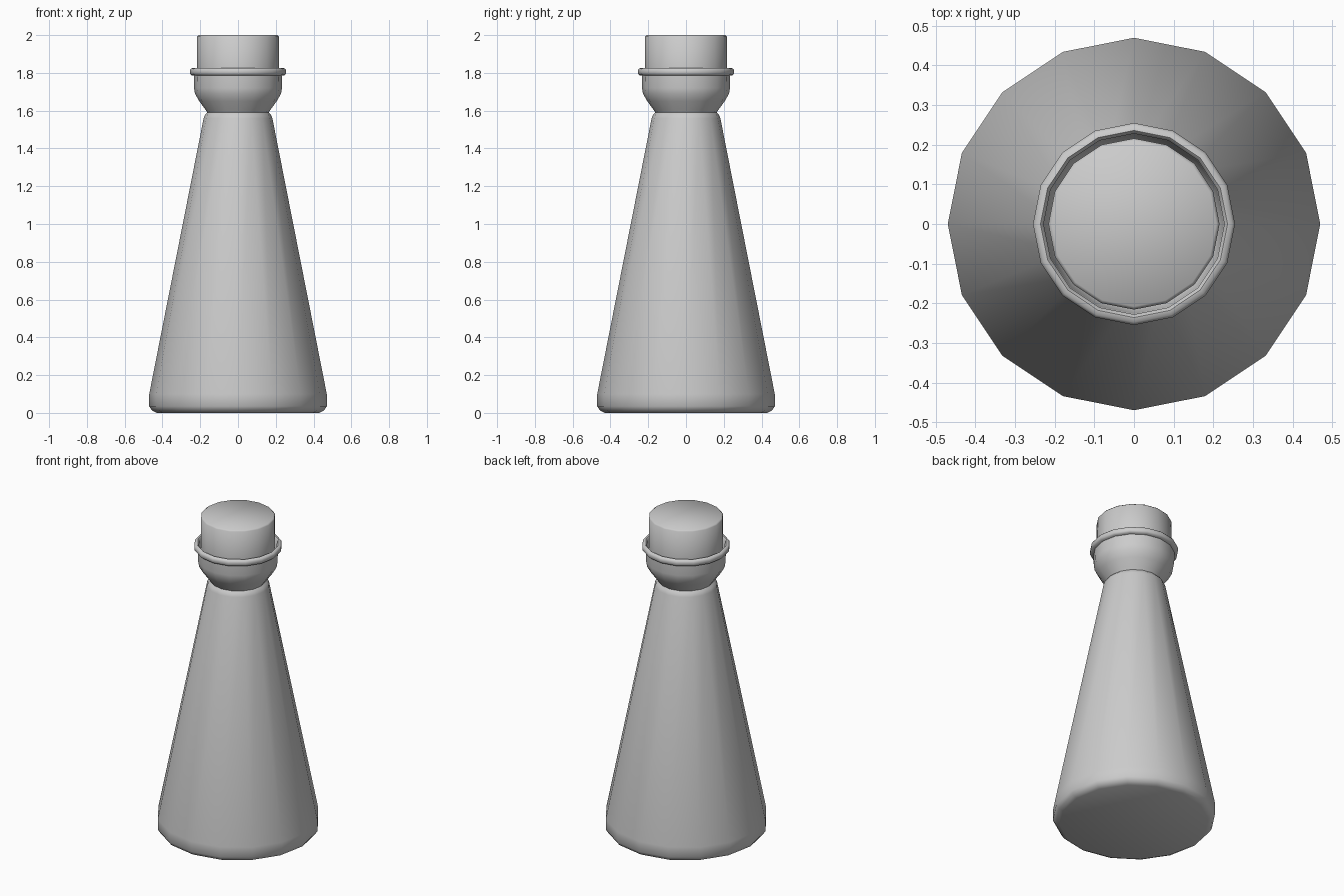
import bpy, bmesh, math

if "Cube" in bpy.data.objects:
    bpy.data.objects.remove(bpy.data.objects["Cube"])

SIDES = 16

def lathe(name, profile, angle=50):
    """Revolve (radius, z) points around z; open ends are capped."""
    bm = bmesh.new()
    rings = []
    for r, z in profile:
        rings.append([bm.verts.new((r * math.cos(2 * math.pi * i / SIDES),
                                    r * math.sin(2 * math.pi * i / SIDES), z))
                      for i in range(SIDES)])
    for a, b in zip(rings, rings[1:]):
        for i in range(SIDES):
            j = (i + 1) % SIDES
            bm.faces.new((a[i], a[j], b[j], b[i]))
    bm.faces.new(rings[0])
    bm.faces.new(rings[-1])
    bmesh.ops.recalc_face_normals(bm, faces=bm.faces)
    mesh = bpy.data.meshes.new(name)
    bm.to_mesh(mesh)
    bm.free()
    obj = bpy.data.objects.new(name, mesh)
    bpy.context.collection.objects.link(obj)
    bpy.ops.object.select_all(action='DESELECT')
    obj.select_set(True)
    bpy.context.view_layer.objects.active = obj
    bpy.ops.object.shade_smooth_by_angle(angle=math.radians(angle))
    return obj

# Conical flask: base, tapered body, pinched neck, flared cup, rim, shallow inside
lathe("flask", [
    (0.43, 0.0), (0.455, 0.012), (0.47, 0.035), (0.47, 0.10),
    (0.182, 1.56), (0.175, 1.577), (0.162, 1.59), (0.172, 1.605),
    (0.205, 1.65), (0.228, 1.69), (0.233, 1.72), (0.234, 1.785),
    (0.248, 1.788), (0.255, 1.797), (0.255, 1.815), (0.248, 1.824),
    (0.236, 1.826), (0.228, 1.818), (0.226, 1.74), (0.215, 1.69),
    (0.19, 1.65),
])

# Stopper seated in the cup
lathe("stopper", [
    (0.185, 1.66), (0.214, 1.72), (0.216, 1.80), (0.216, 1.992), (0.208, 2.0),
])
